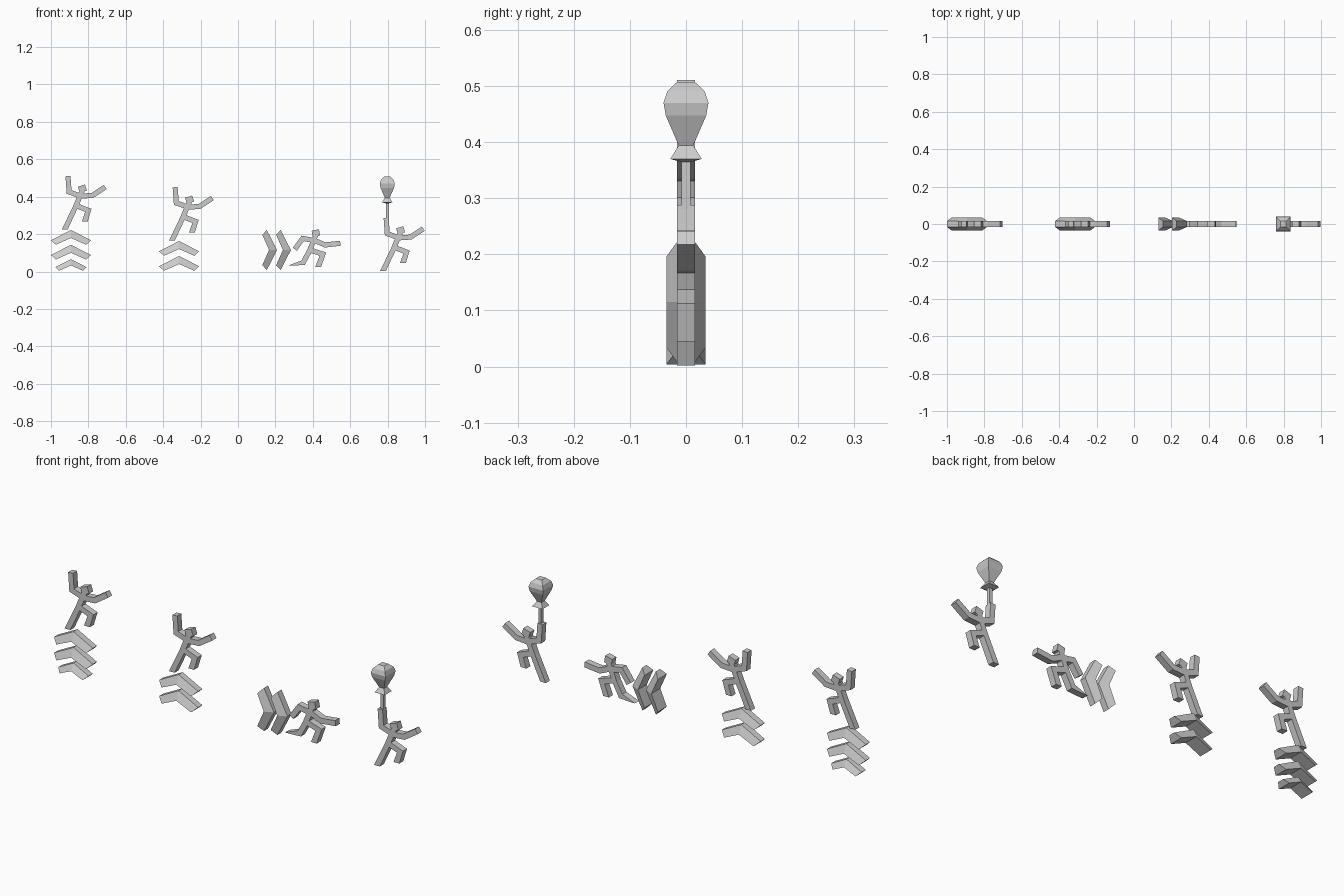
import bpy, bmesh
from mathutils import Vector

if "Cube" in bpy.data.objects:
    bpy.data.objects.remove(bpy.data.objects["Cube"])

D = 0.016  # half depth of the figures


def make(name, verts, faces):
    me = bpy.data.meshes.new(name)
    me.from_pydata(verts, [], faces)
    bm = bmesh.new()
    bm.from_mesh(me)
    bmesh.ops.recalc_face_normals(bm, faces=bm.faces)
    bm.to_mesh(me)
    bm.free()
    ob = bpy.data.objects.new(name, me)
    bpy.context.collection.objects.link(ob)
    return ob


def loft(name, rings):
    """Skin equal-length vertex rings and cap both ends."""
    n = len(rings[0])
    verts = [v for r in rings for v in r]
    faces = [(k*n + i, k*n + (i+1) % n, (k+1)*n + (i+1) % n, (k+1)*n + i)
             for k in range(len(rings) - 1) for i in range(n)]
    faces += [tuple(range(n)), tuple((len(rings)-1)*n + i for i in range(n))]
    return make(name, verts, faces)


def limb(name, pts, origin, w=0.0135, flat_end=False):
    """Square-section limb along an x/z path with mitred joints."""
    p = [Vector(q) + Vector(origin) for q in pts]
    rings = []
    for i, q in enumerate(p):
        a = (q - p[max(i-1, 0)]).normalized()
        b = (p[min(i+1, len(p)-1)] - q).normalized()
        t = (a + b).normalized()
        side = Vector((-t.y, t.x))
        ref = b if i == 0 else a
        side *= w / max(0.5, side.dot(Vector((-ref.y, ref.x))))
        if flat_end and i == len(p) - 1:
            side = Vector((w*1.15 if side.x > 0 else -w*1.15, 0))
        l, r = q + side, q - side
        rings.append([(l.x, -D, l.y), (r.x, -D, r.y), (r.x, D, r.y), (l.x, D, l.y)])
    return loft(name, rings)


def figure(tag, origin, pose):
    for part, pts in pose.items():
        limb(f"{tag}_{part}", pts, origin,
             w=0.017 if part == "head" else 0.0135, flat_end="leg" in part)


def chevron(name, x, z, s=1.0, sideways=False):
    """V-shaped bar: narrow on the outer edge, wide on the inner edge."""
    outer = [(-0.107, -0.055), (0, 0), (0.107, -0.055)]
    inner = [(-0.081, -0.079), (0, -0.043), (0.081, -0.079)]
    rings = []
    for (ox, oz), (ix, iz) in zip(outer, inner):
        ring = [(ox, -D, oz), (ox, D, oz), (ix, 0.035, iz), (ix, -0.035, iz)]
        if sideways:
            ring = [(c, b, -a) for a, b, c in ring]
        rings.append([(x + a*s, b, z + c*s) for a, b, c in ring])
    loft(name, rings)


jump = {
    "raised_arm": [(-0.071, 0.107), (-0.065, 0.022), (0, 0.0)],
    "front_arm": [(0, 0.0), (0.06, 0.004), (0.128, 0.049)],
    "head": [(-0.013, 0.034), (0.025, 0.046)],
    "body_leg": [(0.008, 0.036), (-0.032, -0.06), (-0.088, -0.178)],
    "bent_leg": [(-0.03, -0.05), (0.038, -0.076), (0.019, -0.135)],
}
run = {
    "rear_arm": [(-0.108, -0.046), (-0.066, 0.012), (0, 0.0)],
    "front_arm": [(0, 0.0), (0.054, -0.023), (0.135, -0.014)],
    "head": [(-0.015, 0.036), (0.024, 0.044)],
    "rear_leg": [(0.006, 0.036), (-0.03, -0.055), (-0.064, -0.118), (-0.127, -0.133)],
    "bent_leg": [(-0.028, -0.05), (0.042, -0.072), (0.016, -0.142)],
}

# Figures
figure("high_jumper", (-0.838, 0.403), jump)
figure("jumper", (-0.265, 0.344), jump)
figure("runner", (0.412, 0.165), run)
figure("floater", (0.863, 0.18), jump)

# Motion arrows
chevron("high_arrow_top", -0.893, 0.222)
chevron("high_arrow_middle", -0.893, 0.143)
chevron("high_arrow_small", -0.893, 0.066, 0.78)
chevron("arrow_top", -0.315, 0.163)
chevron("arrow_bottom", -0.315, 0.083)
chevron("dash_arrow_rear", 0.209, 0.115, 1, True)
chevron("dash_arrow_front", 0.283, 0.115, 1, True)


# Balloon and string, square in section
def square_lathe(name, x, profile):
    loft(name, [[(x+r, r, z), (x-r, r, z), (x-r, -r, z), (x+r, -r, z)]
                for r, z in profile])


square_lathe("balloon", 0.798, [(0.007, 0.364), (0.028, 0.37), (0.013, 0.394),
                                (0.036, 0.447), (0.040, 0.47), (0.033, 0.491),
                                (0.016, 0.507)])
square_lathe("string", 0.798, [(0.008, 0.28), (0.008, 0.37)])
